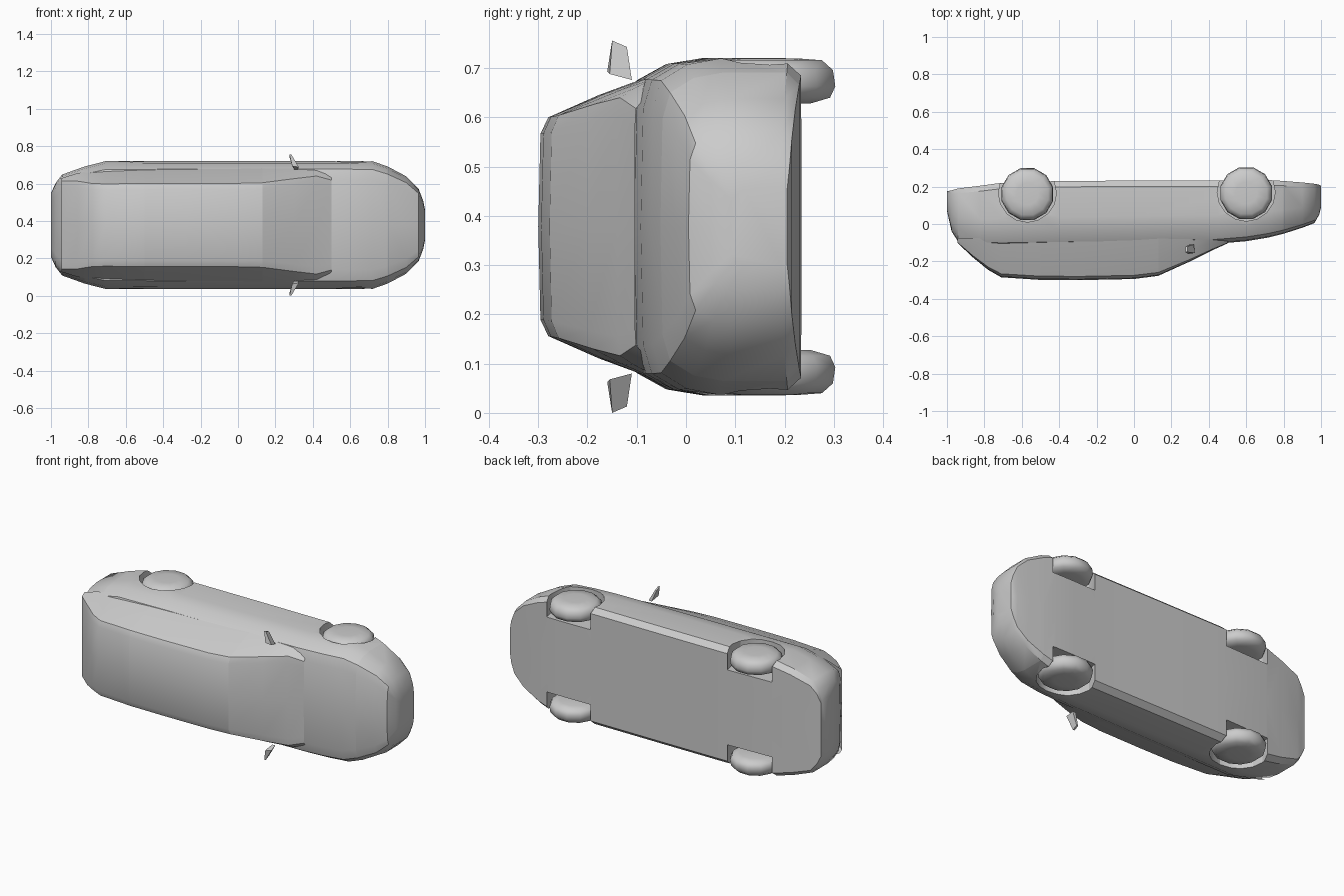
import bpy, bmesh, math
from mathutils import Matrix

if "Cube" in bpy.data.objects:
    bpy.data.objects.remove(bpy.data.objects["Cube"])

C = 0.378  # mid-plane of the car (it lies on its side, roof towards -y)


def make_object(name, bm, angle=35):
    bmesh.ops.recalc_face_normals(bm, faces=bm.faces)
    mesh = bpy.data.meshes.new(name)
    bm.to_mesh(mesh)
    bm.free()
    ob = bpy.data.objects.new(name, mesh)
    bpy.context.collection.objects.link(ob)
    smooth(ob, angle)
    return ob


def smooth(ob, angle=35):
    bpy.ops.object.select_all(action='DESELECT')
    ob.select_set(True)
    bpy.context.view_layer.objects.active = ob
    bpy.ops.object.shade_smooth_by_angle(angle=math.radians(angle))


def loft(name, sections, closed, caps=()):
    """sections: (x, half outline of (y, half width)); mirrored about z = C."""
    bm = bmesh.new()
    rings = []
    for x, half in sections:
        mirrored = [(y, -w) for y, w in reversed(half[:-1])]
        pts = half + (mirrored[:-1] if closed else mirrored)
        rings.append([bm.verts.new((x, y, C + w)) for y, w in pts])
    n = len(rings[0])
    for a, b in zip(rings, rings[1:]):
        for i in range(n if closed else n - 1):
            j = (i + 1) % n
            bm.faces.new((a[i], a[j], b[j], b[i]))
    for k in caps:
        bm.faces.new(rings[k])
    return make_object(name, bm)


# Lower body: x, top y, bottom y, half width
stations = [
    (-1.0, 0.07, 0.175, 0.17), (-0.975, -0.04, 0.18, 0.225), (-0.94, -0.095, 0.19, 0.27),
    (-0.82, -0.12, 0.205, 0.313), (-0.71, -0.125, 0.22, 0.341), (-0.40, -0.12, 0.23, 0.343),
    (0.0, -0.115, 0.232, 0.343), (0.45, -0.105, 0.232, 0.343), (0.60, -0.092, 0.235, 0.343),
    (0.72, -0.072, 0.235, 0.341), (0.80, -0.052, 0.23, 0.313), (0.90, -0.02, 0.222, 0.26),
    (0.965, 0.005, 0.215, 0.195), (0.99, 0.05, 0.21, 0.13), (1.0, 0.09, 0.205, 0.08)]


def body_section(s):
    x, t, b, w = s
    h = b - t
    return (x, [(b, 0), (b, 0.92 * w), (b - 0.09 * h, w), (b - 0.55 * h, w),
                (t + 0.24 * h, 0.965 * w), (t + 0.07 * h, 0.87 * w),
                (t + 0.015 * h, 0.7 * w), (t, 0)])


body_sections = [body_section(s) for s in stations]
body = loft("body", body_sections[3:11], True, (0, -1))
loft("rear_bumper", body_sections[:4], True, (0,))
loft("front_bumper", body_sections[10:], True, (-1,))

# Wheel arches cut from the body
WHEELS = ((-0.57, 0.16), (0.60, 0.165))
for wx, wy in WHEELS:
    for side in (-1, 1):
        bpy.ops.mesh.primitive_cylinder_add(vertices=16, radius=0.155, depth=0.3,
                                            location=(wx, wy + 0.005, C + side * 0.37))
        cutter = bpy.context.object
        cutter.hide_render = True
        bpy.context.view_layer.objects.active = body
        mod = body.modifiers.new("arch", 'BOOLEAN')
        mod.operation = 'DIFFERENCE'
        mod.solver = 'EXACT'
        mod.object = cutter
        bpy.ops.object.modifier_apply(modifier=mod.name)
        bpy.data.objects.remove(cutter)
smooth(body)

# Cabin: x, roof y, roof half width, base half width
cabin = [
    (0.50, -0.104, 0.24, 0.27), (0.42, -0.14, 0.262, 0.297), (0.30, -0.20, 0.248, 0.303),
    (0.13, -0.277, 0.226, 0.305), (0.0, -0.294, 0.223, 0.305), (-0.28, -0.30, 0.222, 0.305),
    (-0.50, -0.299, 0.222, 0.303), (-0.71, -0.285, 0.22, 0.297), (-0.78, -0.245, 0.222, 0.29),
    (-0.86, -0.18, 0.235, 0.277), (-0.945, -0.10, 0.235, 0.25)]


def cabin_section(s):
    x, r, wr, wb = s
    base = -0.075
    h = base - r
    return (x, [(base, wb), (base - 0.45 * h, wr + 0.55 * (wb - wr)),
                (r + 0.09 * h, wr), (r + 0.02 * h, 0.85 * wr), (r, 0)])


cabin_sections = [cabin_section(s) for s in cabin]
loft("windscreen", cabin_sections[:4], False)
loft("roof", cabin_sections[3:7], False)
loft("tailgate", cabin_sections[6:], False)

# Wheels: ten-sided, rounded rings of (distance from mid-plane, radius)
tyre = ((0.25, 0.09), (0.262, 0.132), (0.285, 0.143), (0.318, 0.138), (0.338, 0.115), (0.342, 0.06))
for wx, wy in WHEELS:
    for side, label in ((1, "left"), (-1, "right")):
        bm = bmesh.new()
        rings = []
        for d, r in tyre:
            rings.append([bm.verts.new((wx + r * math.cos(math.tau * (i + 0.5) / 12),
                                        wy + r * math.sin(math.tau * (i + 0.5) / 12),
                                        C + side * d)) for i in range(12)])
        for a, b in zip(rings, rings[1:]):
            for i in range(12):
                j = (i + 1) % 12
                bm.faces.new((a[i], a[j], b[j], b[i]))
        bm.faces.new(rings[0])
        bm.faces.new(rings[-1])
        make_object(("front_" if wx > 0 else "rear_") + label + "_wheel", bm, 50)

# Door mirrors: small tapered wedges
for side, label in ((1, "left"), (-1, "right")):
    bm = bmesh.new()
    inner = [(0.32, -0.11, 0.298), (0.325, -0.155, 0.31), (0.29, -0.16, 0.315), (0.30, -0.11, 0.298)]
    outer = [(0.285, -0.12, 0.365), (0.285, -0.15, 0.378), (0.275, -0.15, 0.378), (0.275, -0.12, 0.365)]
    a, b = [[bm.verts.new((x, y, C + side * d)) for x, y, d in ring] for ring in (inner, outer)]
    for i in range(4):
        j = (i + 1) % 4
        bm.faces.new((a[i], a[j], b[j], b[i]))
    bm.faces.new(a)
    bm.faces.new(b)
    make_object(label + "_mirror", bm)
